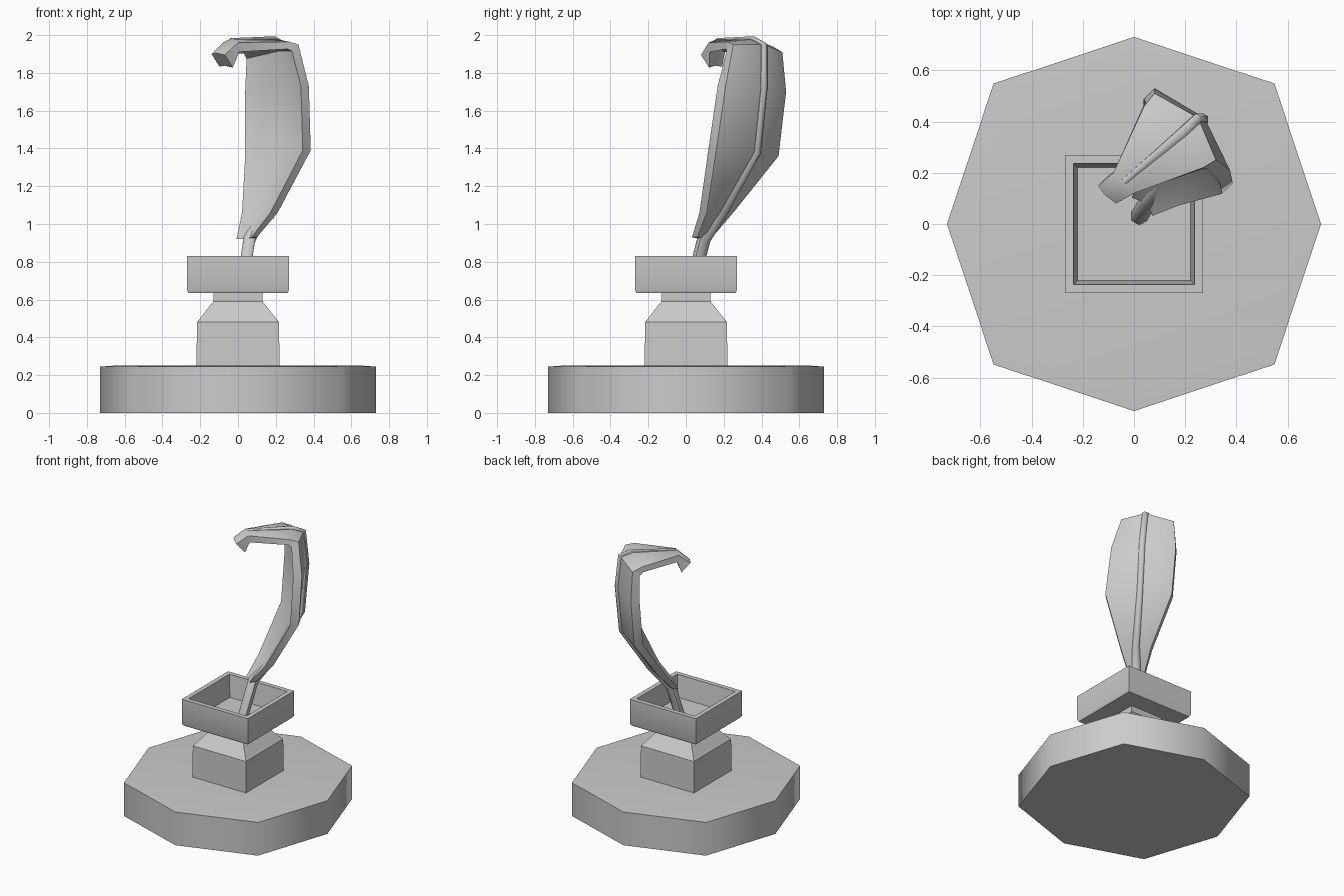
import bpy, bmesh, math
from mathutils import Vector

if "Cube" in bpy.data.objects:
    bpy.data.objects.remove(bpy.data.objects["Cube"])


def loft(name, rings, smooth=None):
    """Skin a list of equal-length rings and cap both ends."""
    bm = bmesh.new()
    vs = [[bm.verts.new(p) for p in ring] for ring in rings]
    n = len(vs[0])
    for a, b in zip(vs, vs[1:]):
        for i in range(n):
            j = (i + 1) % n
            bm.faces.new((a[i], a[j], b[j], b[i]))
    bm.faces.new(vs[0][::-1])
    bm.faces.new(vs[-1])
    bmesh.ops.recalc_face_normals(bm, faces=bm.faces[:])
    me = bpy.data.meshes.new(name)
    bm.to_mesh(me)
    bm.free()
    ob = bpy.data.objects.new(name, me)
    bpy.context.collection.objects.link(ob)
    if smooth:
        shade(ob, smooth)
    return ob


def shade(ob, degrees):
    bpy.ops.object.select_all(action='DESELECT')
    ob.select_set(True)
    bpy.context.view_layer.objects.active = ob
    bpy.ops.object.shade_smooth_by_angle(angle=math.radians(degrees))


def square(h, z):
    return [(-h, -h, z), (h, -h, z), (h, h, z), (-h, h, z)]


def octagon(s, z):
    ring = []
    for i in range(8):
        r = 0.73 if i % 2 == 0 else 0.775
        a = i * math.pi / 4
        ring.append((s * r * math.cos(a), s * r * math.sin(a), z))
    return ring


# Eight-sided base slab
loft("base", [octagon(1, 0), octagon(1, 0.245), octagon(0.9, 0.25)], 60)

# Square pedestal with tapered neck
loft("pedestal", [square(0.22, 0.24), square(0.217, 0.48),
                  square(0.13, 0.59), square(0.13, 0.65)])

# Hollow square cup
loft("cup", [square(0.262, 0.635), square(0.27, 0.65), square(0.27, 0.83),
             square(0.237, 0.83), square(0.22, 0.67)], 40)

# Feather vane: left edge, spine, right edge, thickness, offset angle
sections = [
    ((.02, .13, .92), (.08, .11, .92), (.10, .06, .93), .04, 0),
    ((.06, .25, 1.06), (.15, .20, 1.06), (.21, .11, 1.06), .055, 0),
    ((.08, .49, 1.36), (.265, .38, 1.38), (.385, .16, 1.39), .06, 0),
    ((.08, .53, 1.70), (.275, .415, 1.72), (.375, .21, 1.73), .06, 0),
    ((.08, .51, 1.91), (.25, .415, 1.95), (.32, .25, 1.95), .06, 35),
    ((.04, .46, 1.94), (.19, .36, 1.98), (.27, .22, 1.965), .04, 75),
    ((-.08, .20, 1.96), (-.04, .165, 1.98), (.00, .12, 1.96), .05, 100),
    ((-.14, .15, 1.90), (-.115, .115, 1.905), (-.07, .08, 1.895), .09, 132),
]
rings, spine = [], []
for l, s, r, t, a in sections:
    a = math.radians(a)
    inward = Vector((-.7 * math.cos(a), -.7 * math.cos(a), -math.sin(a)))
    outer = [Vector(p) for p in (l, s, r)]
    rings.append(outer + [p + inward * t for p in reversed(outer)])
    spine.append(outer[1] + inward * 0.008)
loft("feather_vane", rings, 40)

# Quill shaft running from the cup floor along the back of the vane
path = [Vector((.02, .03, .665)), Vector((.06, .095, .92))] + spine[1:-1]
radii = [.035, .036, .026, .022, .022, .022, .022, .012]
cu = bpy.data.curves.new("quill_shaft", 'CURVE')
cu.dimensions = '3D'
cu.bevel_depth = 1.0
cu.bevel_resolution = 1
cu.use_fill_caps = True
sp = cu.splines.new('POLY')
sp.points.add(len(path) - 1)
for pt, co, rad in zip(sp.points, path, radii):
    pt.co = (*co, 1)
    pt.radius = rad
shaft = bpy.data.objects.new("quill_shaft", cu)
bpy.context.collection.objects.link(shaft)
bpy.ops.object.select_all(action='DESELECT')
shaft.select_set(True)
bpy.context.view_layer.objects.active = shaft
bpy.ops.object.convert(target='MESH')
shade(bpy.context.object, 60)
